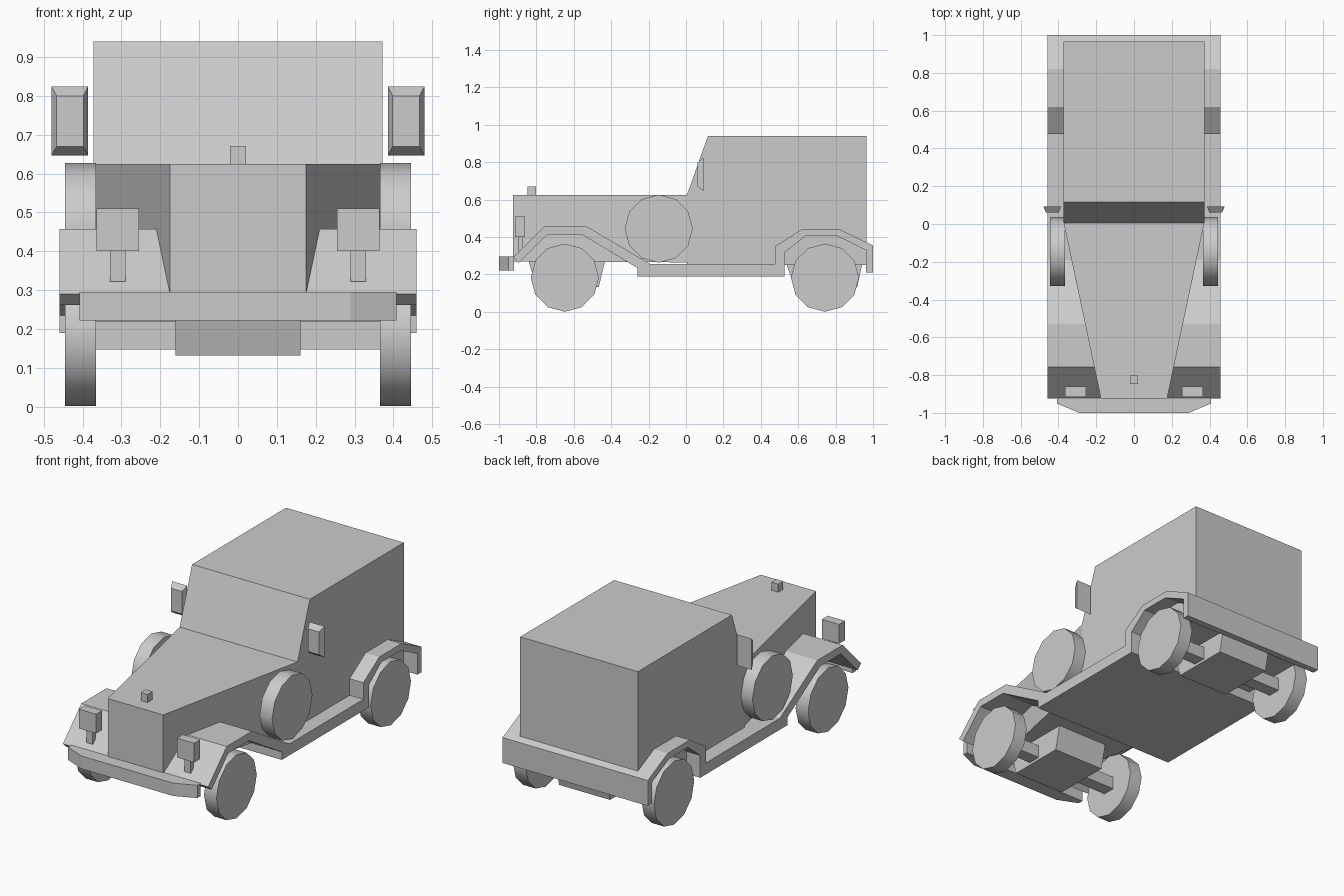
import bpy, bmesh
from mathutils import Matrix

if "Cube" in bpy.data.objects:
    bpy.data.objects.remove(bpy.data.objects["Cube"])


def finish(name, bm, mirror=False):
    bmesh.ops.recalc_face_normals(bm, faces=bm.faces)
    mesh = bpy.data.meshes.new(name)
    bm.to_mesh(mesh)
    bm.free()
    ob = bpy.data.objects.new(name, mesh)
    bpy.context.collection.objects.link(ob)
    if mirror:
        ob.modifiers.new("Mirror", 'MIRROR').use_mirror_merge = False
    return ob


def loft(name, loop_a, loop_b, mirror=False):
    """Closed solid between two loops with equal point counts."""
    bm = bmesh.new()
    a = [bm.verts.new(p) for p in loop_a]
    b = [bm.verts.new(p) for p in loop_b]
    n = len(a)
    bm.faces.new(a)
    bm.faces.new(b[::-1])
    for i in range(n):
        j = (i + 1) % n
        bm.faces.new((a[i], b[i], b[j], a[j]))
    return finish(name, bm, mirror)


def side_profile(name, pts, x0, x1, mirror=False):
    """Extrude a (y, z) profile along x."""
    return loft(name, [(x0, y, z) for y, z in pts],
                [(x1, y, z) for y, z in pts], mirror)


def box(name, x0, x1, y0, y1, z0, z1, mirror=False):
    return side_profile(name, [(y0, z0), (y1, z0), (y1, z1), (y0, z1)], x0, x1, mirror)


def rect(x0, x1, y, z0, z1):
    return [(x0, y, z0), (x1, y, z0), (x1, y, z1), (x0, y, z1)]


def wheel(name, y, z, r=0.182, x0=0.366, x1=0.445):
    bm = bmesh.new()
    mat = Matrix.Translation(((x0 + x1) / 2, y, z)) @ Matrix.Rotation(1.5707963, 4, 'Y')
    bmesh.ops.create_cone(bm, cap_ends=True, segments=12, radius1=r, radius2=r,
                          depth=x1 - x0, matrix=mat)
    for f in bm.faces:
        f.smooth = len(f.verts) == 4
    return finish(name, bm, mirror=True)


# Cabin with raked windscreen
side_profile("cabin", [(0.005, 0.25), (0.005, 0.625), (0.117, 0.94),
                       (0.965, 0.94), (0.965, 0.25)], -0.372, 0.372)

# Tapered bonnet
loft("hood", rect(-0.175, 0.175, -0.925, 0.27, 0.625),
     rect(-0.372, 0.372, 0.005, 0.265, 0.625))
box("hood_ornament", -0.021, 0.021, -0.847, -0.802, 0.62, 0.671)

# Fenders, running boards and floor as one bent profile
side_profile("fenders_and_floor", [
    (-0.925, 0.29), (-0.758, 0.457), (-0.53, 0.457), (-0.19, 0.255),
    (0.476, 0.255), (0.476, 0.35), (0.62, 0.442), (0.82, 0.442),
    (1.0, 0.355), (1.0, 0.21), (0.963, 0.21), (0.963, 0.33),
    (0.81, 0.405), (0.638, 0.405), (0.527, 0.318), (0.527, 0.19),
    (-0.26, 0.19), (-0.26, 0.235), (-0.556, 0.413), (-0.743, 0.413),
    (-0.893, 0.262)], -0.459, 0.459)

# Front bumper with chamfered corners
outline = [(-0.408, -0.92), (-0.408, -0.95), (-0.29, -1.0),
           (0.29, -1.0), (0.408, -0.95), (0.408, -0.92)]
loft("front_bumper", [(x, y, 0.222) for x, y in outline],
     [(x, y, 0.295) for x, y in outline])

# Wheels and side-mounted spares
wheel("front_wheel", -0.648, 0.183)
wheel("rear_wheel", 0.743, 0.183)
wheel("spare_wheel", -0.146, 0.445)

# Axles and underbody housings
for end, y in (("front", -0.648), ("rear", 0.743)):
    box(end + "_axle", -0.38, 0.38, y - 0.037, y + 0.037, 0.147, 0.22)
side_profile("front_housing", [(-0.847, 0.29), (-0.80, 0.132),
                               (-0.467, 0.132), (-0.428, 0.29)], -0.161, 0.161)
side_profile("rear_housing", [(0.525, 0.29), (0.58, 0.132),
                              (0.915, 0.132), (0.95, 0.29)], -0.161, 0.161)

# Headlights on stems
box("headlight", 0.255, 0.364, -0.915, -0.861, 0.40, 0.51, mirror=True)
box("headlight_stem", 0.29, 0.329, -0.898, -0.872, 0.322, 0.41, mirror=True)

# Side mirrors, tapered toward the front
loft("side_mirror", rect(0.398, 0.467, 0.062, 0.67, 0.80),
     rect(0.386, 0.48, 0.093, 0.646, 0.824), mirror=True)
